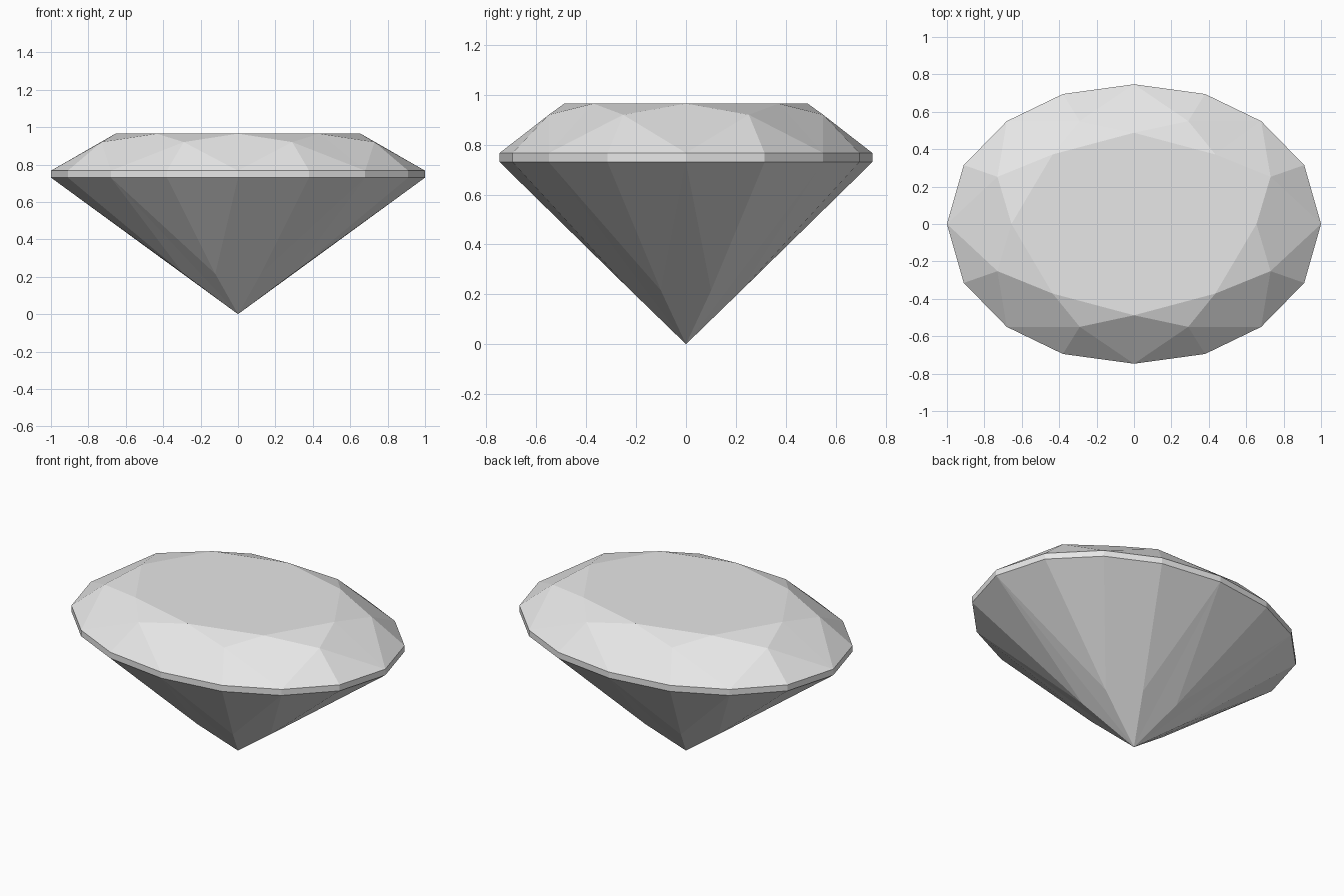
import bpy
import bmesh

if "Cube" in bpy.data.objects:
    bpy.data.objects.remove(bpy.data.objects["Cube"], do_unlink=True)

TOP, STAR, GIRDLE_TOP, GIRDLE_LOW = 0.965, 0.92, 0.767, 0.73


def ring(quarter):
    """Mirror a first-quadrant outline into a full counter-clockwise loop."""
    half = quarter + [(-x, y) for x, y in reversed(quarter) if x > 0]
    return half + [(x, -y) for x, y in reversed(half) if y > 0]


girdle = ring([(1, 0), (0.91, 0.315), (0.68, 0.55), (0.38, 0.695), (0, 0.747)])
table = ring([(0.655, 0), (0.435, 0.372), (0, 0.488)])
star = ring([(0.73, 0.252), (0.29, 0.55)])
# Lower facet corners sit a third of the way out, below the odd girdle corners
REACH = 0.32
lower = [(x * REACH, y * REACH) for x, y in girdle[1::2]]

bm = bmesh.new()


def add_ring(points, z):
    return [bm.verts.new((x, y, z)) for x, y in points]


T = add_ring(table, TOP)
S = add_ring(star, STAR)
U = add_ring(girdle, GIRDLE_TOP)
D = add_ring(girdle, GIRDLE_LOW)
L = add_ring(lower, GIRDLE_LOW * REACH * 0.924)
culet = bm.verts.new((0, 0, 0))

# Flat table
bm.faces.new(T)
for i in range(8):
    a, b, c = 2 * i, 2 * i + 1, (2 * i + 2) % 16
    j = (i + 1) % 8
    # Crown: star facet, kite halves and upper girdle facets
    bm.faces.new((T[i], S[i], T[j]))
    bm.faces.new((T[i], S[i - 1], U[a]))
    bm.faces.new((T[i], U[a], S[i]))
    bm.faces.new((S[i], U[a], U[b]))
    bm.faces.new((S[i], U[b], U[c]))
    # Girdle band
    bm.faces.new((U[a], D[a], D[b], U[b]))
    bm.faces.new((U[b], D[b], D[c], U[c]))
    # Pavilion: lower girdle facets and main kite halves
    bm.faces.new((D[a], L[i], D[b]))
    bm.faces.new((D[b], L[i], D[c]))
    bm.faces.new((D[a], culet, L[i]))
    bm.faces.new((D[a], L[i - 1], culet))

bmesh.ops.recalc_face_normals(bm, faces=bm.faces[:])
mesh = bpy.data.meshes.new("cut_gem")
bm.to_mesh(mesh)
bm.free()
gem = bpy.data.objects.new("cut_gem", mesh)
bpy.context.scene.collection.objects.link(gem)

# One pale grey material
grey = bpy.data.materials.new("pale_grey")
grey.use_nodes = True
colour = (0.8, 0.8, 0.8, 1)
grey.diffuse_color = colour
grey.node_tree.nodes["Principled BSDF"].inputs["Base Color"].default_value = colour
mesh.materials.append(grey)
